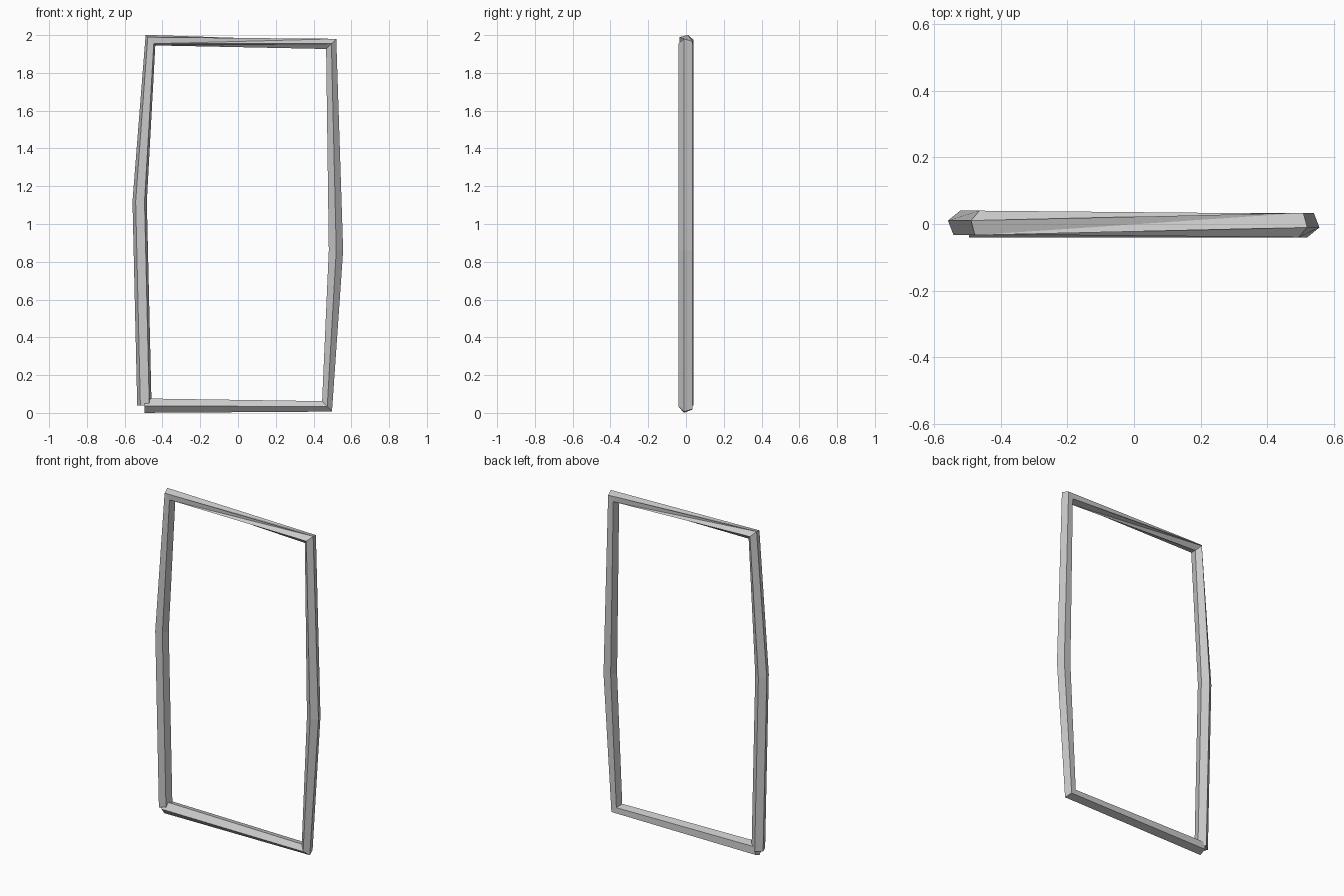
import bpy, bmesh
from math import radians, cos, sin
from mathutils import Vector

# remove the default cube
cube = bpy.data.objects.get("Cube")
if cube:
    bpy.data.objects.remove(cube)

grey = bpy.data.materials.new("light grey")
grey.use_nodes = True
colour = (0.6, 0.6, 0.6, 1)
grey.diffuse_color = colour
grey.node_tree.nodes["Principled BSDF"].inputs["Base Color"].default_value = colour

SIDES, RADIUS = 5, 0.04
# centre line (x, z) and roll of the pentagon in degrees, clockwise from lower right post foot
PATH = [((-0.495, 0.04), 15), ((-0.52, 1.12), 15), ((-0.463, 1.973), 15),
        ((0.493, 1.953), 57), ((0.518, 0.86), 57), ((0.471, 0.035), 57),
        ((-0.495, 0.039), 57)]

points = [Vector((x, 0, z)) for (x, z), roll in PATH]
bm = bmesh.new()
rings = []

# five-sided cross-section at each bend, lying in the bisecting plane
for i, p in enumerate(points):
    direction = Vector()
    if i > 0:
        direction += (p - points[i - 1]).normalized()
    if i < len(points) - 1:
        direction += (points[i + 1] - p).normalized()
    direction.normalize()
    outward = Vector((-direction.z, 0, direction.x))
    ring = []
    for k in range(SIDES):
        a = radians(PATH[i][1] + k * 360 / SIDES)
        ring.append(bm.verts.new(p + RADIUS * (outward * cos(a) + Vector((0, sin(a), 0)))))
    rings.append(ring)

# bars between the bends, with the twisted top rail split into triangles
for i, (r, s) in enumerate(zip(rings, rings[1:])):
    for k in range(SIDES):
        n = (k + 1) % SIDES
        if PATH[i][1] != PATH[i + 1][1]:
            bm.faces.new((r[k], r[n], s[n]))
            bm.faces.new((r[k], s[n], s[k]))
        else:
            bm.faces.new((r[k], r[n], s[n], s[k]))

# flat ends that meet at the lower corner
bm.faces.new(rings[0])
bm.faces.new(rings[-1])
bmesh.ops.recalc_face_normals(bm, faces=bm.faces[:])

mesh = bpy.data.meshes.new("frame")
bm.to_mesh(mesh)
bm.free()
mesh.materials.append(grey)
frame = bpy.data.objects.new("frame", mesh)
bpy.context.collection.objects.link(frame)
